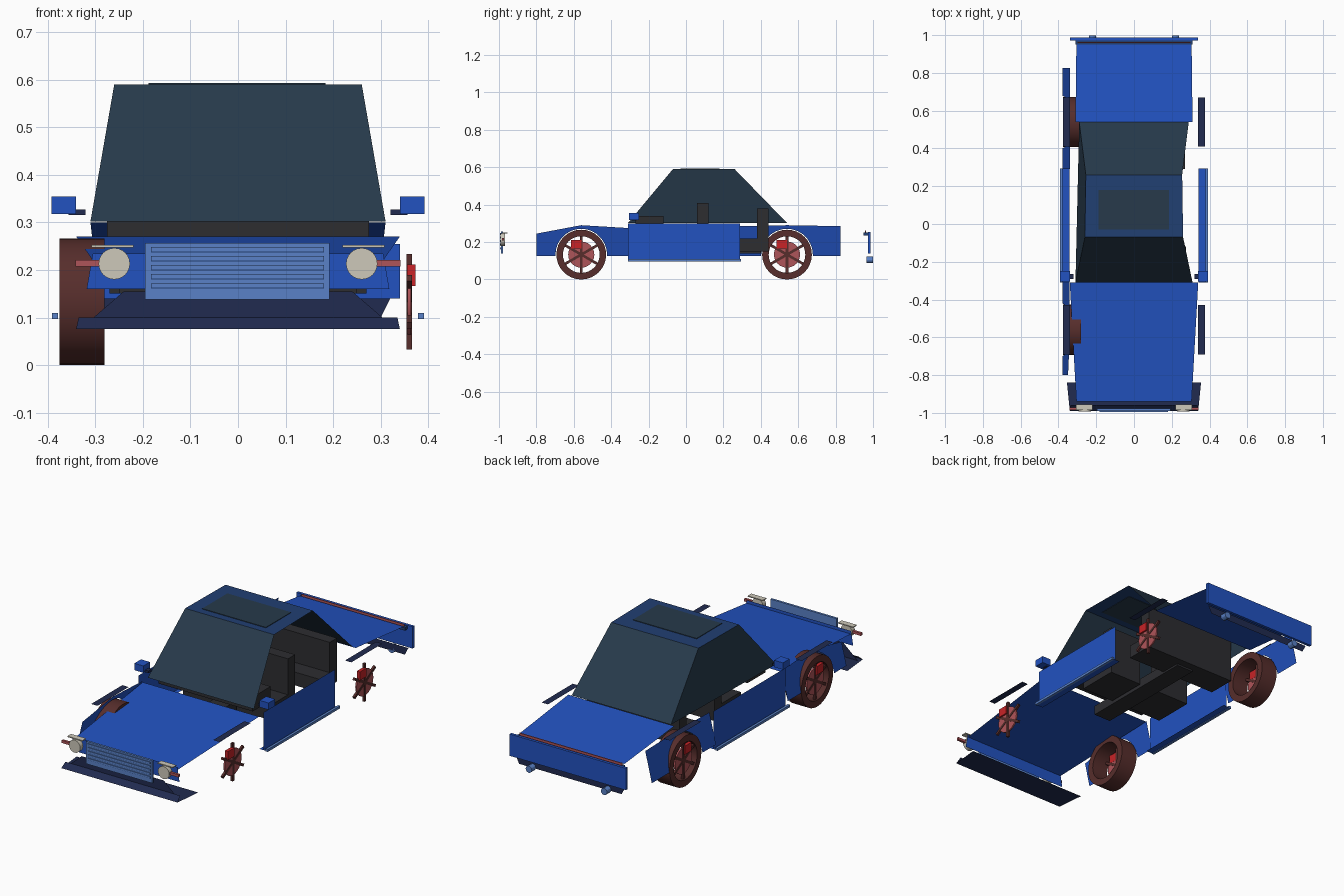
import bpy, bmesh, math
from mathutils import Matrix, Vector

if "Cube" in bpy.data.objects:
    bpy.data.objects.remove(bpy.data.objects["Cube"], do_unlink=True)


def material(name, r, g, b):
    m = bpy.data.materials.new(name)
    m.use_nodes = True
    m.diffuse_color = (r, g, b, 1)
    node = next(n for n in m.node_tree.nodes if n.type == "BSDF_PRINCIPLED")
    node.inputs["Base Color"].default_value = (r, g, b, 1)
    node.inputs["Roughness"].default_value = 0.7
    return m


BLUE = material("body blue", .016, .085, .53)
ROOF = material("roof blue", .015, .05, .17)
PALE = material("pale blue", .1, .22, .57)
NAVY = material("navy trim", .015, .024, .08)
GLASS = material("dark glass", .02, .042, .07)
DARK = material("interior black", .026, .026, .03)
TYRE = material("brown rubber", .095, .027, .025)
RED = material("bright red", .58, .017, .02)
PINK = material("faded red", .43, .09, .1)
CREAM = material("lamp cream", .61, .58, .49)


def finish(name, bm, mat, smooth=False):
    bmesh.ops.recalc_face_normals(bm, faces=bm.faces)
    me = bpy.data.meshes.new(name)
    bm.to_mesh(me)
    bm.free()
    me.materials.append(mat)
    ob = bpy.data.objects.new(name, me)
    bpy.context.collection.objects.link(ob)
    if smooth:
        bpy.ops.object.select_all(action="DESELECT")
        ob.select_set(True)
        bpy.context.view_layer.objects.active = ob
        bpy.ops.object.shade_smooth_by_angle()
    return ob


def box(name, x, y, z, mat):
    """Box from (min, max) ranges."""
    bm = bmesh.new()
    bmesh.ops.create_cube(bm, size=1)
    for v in bm.verts:
        v.co = [r[0] + (c + .5) * (r[1] - r[0]) for c, r in zip(v.co, (x, y, z))]
    return finish(name, bm, mat)


def sheet(name, pts, mat):
    """Single flat panel."""
    bm = bmesh.new()
    bm.faces.new([bm.verts.new(p) for p in pts])
    return finish(name, bm, mat)


def slope(name, a, b, mat):
    """Symmetric panel between two cross edges given as (half width, y, z)."""
    return sheet(name, [(-a[0], *a[1:]), (a[0], *a[1:]), (b[0], *b[1:]), (-b[0], *b[1:])], mat)


def disc(name, centre, radius, depth, axis, mat, sides=24):
    bm = bmesh.new()
    turn = Vector((0, 0, 1)).rotation_difference(Vector(axis)).to_matrix().to_4x4()
    bmesh.ops.create_cone(bm, cap_ends=True, segments=sides, radius1=radius, radius2=radius,
                          depth=depth, matrix=Matrix.Translation(centre) @ turn)
    return finish(name, bm, mat, True)


def tyre(name, x0, x1, y, z, outer, inner, sides=32):
    bm = bmesh.new()
    rings = []
    for i in range(sides):
        t = 2 * math.pi * i / sides
        rings.append([bm.verts.new((x, y + r * math.cos(t), z + r * math.sin(t)))
                      for x, r in ((x0, outer), (x1, outer), (x1, inner), (x0, inner))])
    for i, a in enumerate(rings):
        b = rings[(i + 1) % sides]
        for k in range(4):
            n = (k + 1) % 4
            bm.faces.new((a[k], a[n], b[n], b[k]))
    return finish(name, bm, TYRE, True)


def fender(name, y0, y1, top0, top1, yc):
    """Leaning side panel with a round wheel arch cut from its lower edge."""
    low, r, zc = .125, .138, .133
    arch = [(yc + r * math.cos(t), zc + r * math.sin(t))
            for t in (math.pi * i / 14 for i in range(15))]
    outline = [(y0, low), (yc - r, low)] + arch[::-1] + [(yc + r, low), (y1, low),
                                                        (y1, top1), (yc, .29), (y0, top0)]
    bm = bmesh.new()
    bm.faces.new([bm.verts.new((-.378 + (z - low) * .24, y, z)) for y, z in outline])
    return finish(name, bm, BLUE)


# Bonnet, boot lid and cabin shell
slope("bonnet", (.305, -.94, .22), (.34, -.31, .27), BLUE)
slope("boot_lid", (.31, .54, .3), (.305, .95, .255), BLUE)
slope("windscreen", (.31, -.31, .302), (.26, -.07, .59), GLASS)
slope("rear_window", (.29, .54, .302), (.255, .26, .59), GLASS)
slope("roof", (.26, -.07, .59), (.255, .26, .59), ROOF)
box("sunroof", (-.188, .184), (-.03, .18), (.588, .593), GLASS)
sheet("right_side_window", [(-.31, -.31, .302), (-.29, .54, .302),
                            (-.255, .26, .59), (-.26, -.07, .59)], GLASS)

# Nose: front panel, grille, lamps and bumper
slope("front_panel", (.318, -.942, .16), (.305, -.942, .235), BLUE)
box("grille", (-.195, .192), (-.99, -.978), (.138, .257), PALE)
for i in range(5):
    z = .163 + i * .019
    box("grille_slat", (-.183, .181), (-.994, -.988), (z, z + .009), PALE)
    box("grille_groove", (-.183, .181), (-.992, -.989), (z - .002, z), ROOF)
slope("front_bumper_face", (.33, -.962, .077), (.24, -.962, .155), NAVY)
slope("front_bumper_lip", (.34, -.99, .076), (.355, -.84, .076), NAVY)
slope("front_bumper_edge", (.34, -.99, .076), (.335, -.962, .1), NAVY)

# Tail: rear panel, stripe, skirt and exhausts
box("rear_panel", (-.34, .34), (.972, .987), (.14, .255), BLUE)
box("rear_ledge", (-.31, .31), (.95, .972), (.235, .25), ROOF)
box("rear_stripe", (-.3, .3), (.958, .963), (.25, .262), PINK)
slope("rear_skirt", (.3, .965, .1), (.32, .965, .14), NAVY)

# Cabin interior
box("dashboard", (-.275, .275), (-.27, -.12), (.265, .34), DARK)
box("centre_tunnel", (-.05, .05), (-.25, .4), (.14, .19), DARK)
box("rear_seat_cushion", (-.27, .27), (.29, .44), (.15, .22), DARK)
box("rear_seat_back", (-.27, .27), (.38, .44), (.15, .38), DARK)

# Paired parts
for side, s in (("left", 1), ("right", -1)):
    def span(a, b):
        return tuple(sorted((s * a, s * b)))

    disc(side + "_headlight", (s * .26, -.98, .213), .033, .025, (0, 1, 0), CREAM)
    box(side + "_headlight_brow", span(.22, .308), (-.985, -.955), (.247, .252), CREAM)
    box(side + "_turn_signal", span(.29, .341), (-.985, -.972), (.207, .221), PINK)
    disc(side + "_exhaust", (s * .22, .982, .105), .018, .034, (0, 1, 0), PALE, 12)
    sheet(side + "_door", [(s * .365, y, z) for y, z in
                           ((-.31, .1), (.29, .1), (.29, .298), (-.31, .298))], BLUE)
    sheet(side + "_sill", [(s * x, y, .1) for x, y in
                           ((.342, -.31), (.342, .295), (.385, .295), (.385, -.31))], BLUE)
    box(side + "_sill_rail", span(.378, .391), (-.31, .295), (.097, .11), PALE)
    box(side + "_mirror", span(.34, .392), (-.305, -.25), (.318, .354), BLUE)
    box(side + "_mirror_stalk", span(.32, .356), (-.29, -.265), (.315, .327), NAVY)
    box(side + "_seat_cushion", span(.06, .25), (-.1, .1), (.15, .22), DARK)
    box(side + "_seat_back", span(.06, .25), (.06, .12), (.15, .41), DARK)

    # Wheel trim: flare, hub, spokes and brake caliper
    for end, y in (("front", -.56), ("rear", .54)):
        tag = side + "_" + end
        sheet(tag + "_arch_flare", [(s * x, y + d, .291) for x, d in
                                    ((.338, -.13), (.375, -.13), (.375, .13), (.338, .13))], NAVY)
        hub = Vector((s * .36, y, .133))
        disc(tag + "_hub", hub, .07, .008, (1, 0, 0), PINK)
        for k in range(6):
            turn = Matrix.Rotation(math.pi * (k / 3 + 1 / 6), 4, "X")
            spoke = box(tag + "_spoke", (-.006, .006), (0, .1), (-.007, .007), TYRE)
            spoke.data.transform(Matrix.Translation(hub) @ turn)
        box(tag + "_caliper", span(.355, .373), (y - .055, y), (.166, .211), RED)

# Right hand tyres and fenders
for end, y in (("front", -.56), ("rear", .54)):
    tyre("right_" + end + "_tyre", -.375, -.28, y, .133, .133, .098)
fender("right_front_fender", -.8, -.31, .245, .275, -.56)
fender("right_rear_fender", .29, .825, .285, .285, .54)
